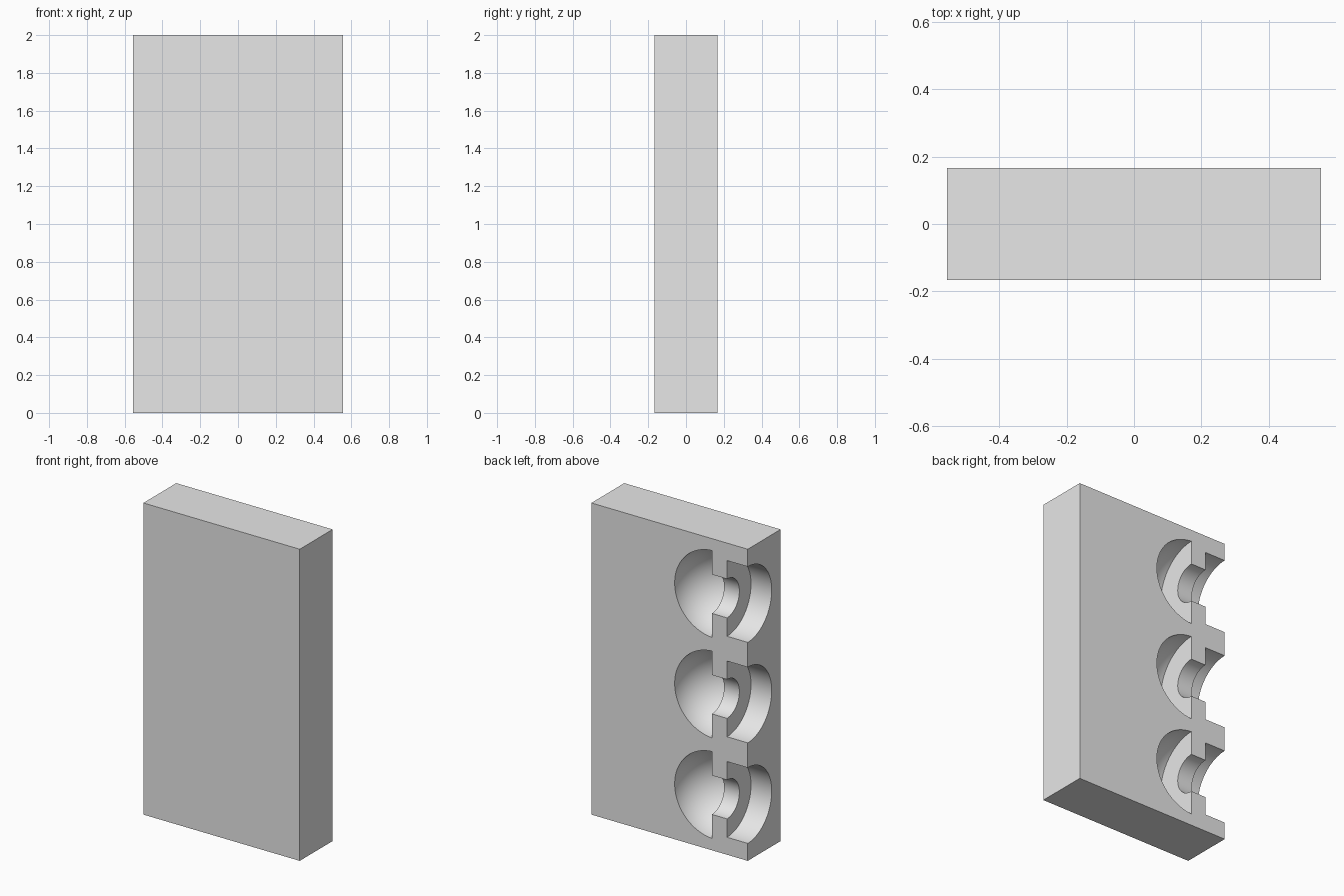
import bpy, bmesh, math
from mathutils import Matrix, Vector

if "Cube" in bpy.data.objects:
    bpy.data.objects.remove(bpy.data.objects["Cube"], do_unlink=True)

WIDTH, DEPTH, HEIGHT = 1.11, 0.333, 2.0
SEGMENTS = 96
BACK = DEPTH / 2

grey = bpy.data.materials.new("light_grey")
grey.use_nodes = True
colour = (0.8, 0.8, 0.8, 1)
grey.diffuse_color = colour
grey.node_tree.nodes["Principled BSDF"].inputs["Base Color"].default_value = colour


def add_object(name, bm):
    mesh = bpy.data.meshes.new(name)
    bm.to_mesh(mesh)
    bm.free()
    obj = bpy.data.objects.new(name, mesh)
    bpy.context.collection.objects.link(obj)
    mesh.materials.append(grey)
    return obj


def socket_profile():
    """Half section (x, radius): entry bore, narrow neck, round chamber."""
    points = [(-0.7, 0), (-0.7, 0.243), (-0.408, 0.243),
              (-0.408, 0.125), (-0.3, 0.125)]
    centre, radius, steps = -0.315, 0.279, 24
    start = math.acos((-0.3 - centre) / radius)
    for i in range(steps + 1):
        a = start * (1 - i / steps)
        points.append((centre + radius * math.cos(a), radius * math.sin(a)))
    return points


def add_cutter(z):
    bm = bmesh.new()
    verts = [bm.verts.new((x, 0, r)) for x, r in socket_profile()]
    edges = [bm.edges.new(pair) for pair in zip(verts, verts[1:])]
    bmesh.ops.spin(bm, geom=verts + edges, cent=(0, 0, 0), axis=(1, 0, 0),
                   angle=math.tau, steps=SEGMENTS)
    bmesh.ops.remove_doubles(bm, verts=bm.verts, dist=0.0001)
    bmesh.ops.recalc_face_normals(bm, faces=bm.faces)
    # Half a step of turn keeps the facets off the back plane
    turn = Matrix.Rotation(math.pi / SEGMENTS, 4, 'X')
    bmesh.ops.transform(bm, matrix=Matrix.Translation((0, BACK, z)) @ turn, verts=bm.verts)
    cutter = add_object("socket_cutter", bm)
    cutter.hide_render = True
    return cutter


# Solid block
bm = bmesh.new()
bmesh.ops.create_cube(bm, size=1)
bmesh.ops.scale(bm, vec=(WIDTH, DEPTH, HEIGHT), verts=bm.verts)
bmesh.ops.translate(bm, vec=Vector((0, 0, HEIGHT / 2)), verts=bm.verts)
block = add_object("mould_block", bm)

# Three half sockets cut into the back, open at one side
bpy.ops.object.select_all(action='DESELECT')
bpy.context.view_layer.objects.active = block
block.select_set(True)
for offset in (-0.645, 0, 0.645):
    cutter = add_cutter(HEIGHT / 2 + offset)
    cut = block.modifiers.new("socket", 'BOOLEAN')
    cut.operation = 'DIFFERENCE'
    cut.solver = 'EXACT'
    cut.object = cutter
    bpy.ops.object.modifier_apply(modifier=cut.name)
    bpy.data.objects.remove(cutter, do_unlink=True)

bpy.ops.object.shade_smooth_by_angle(angle=math.radians(30))
